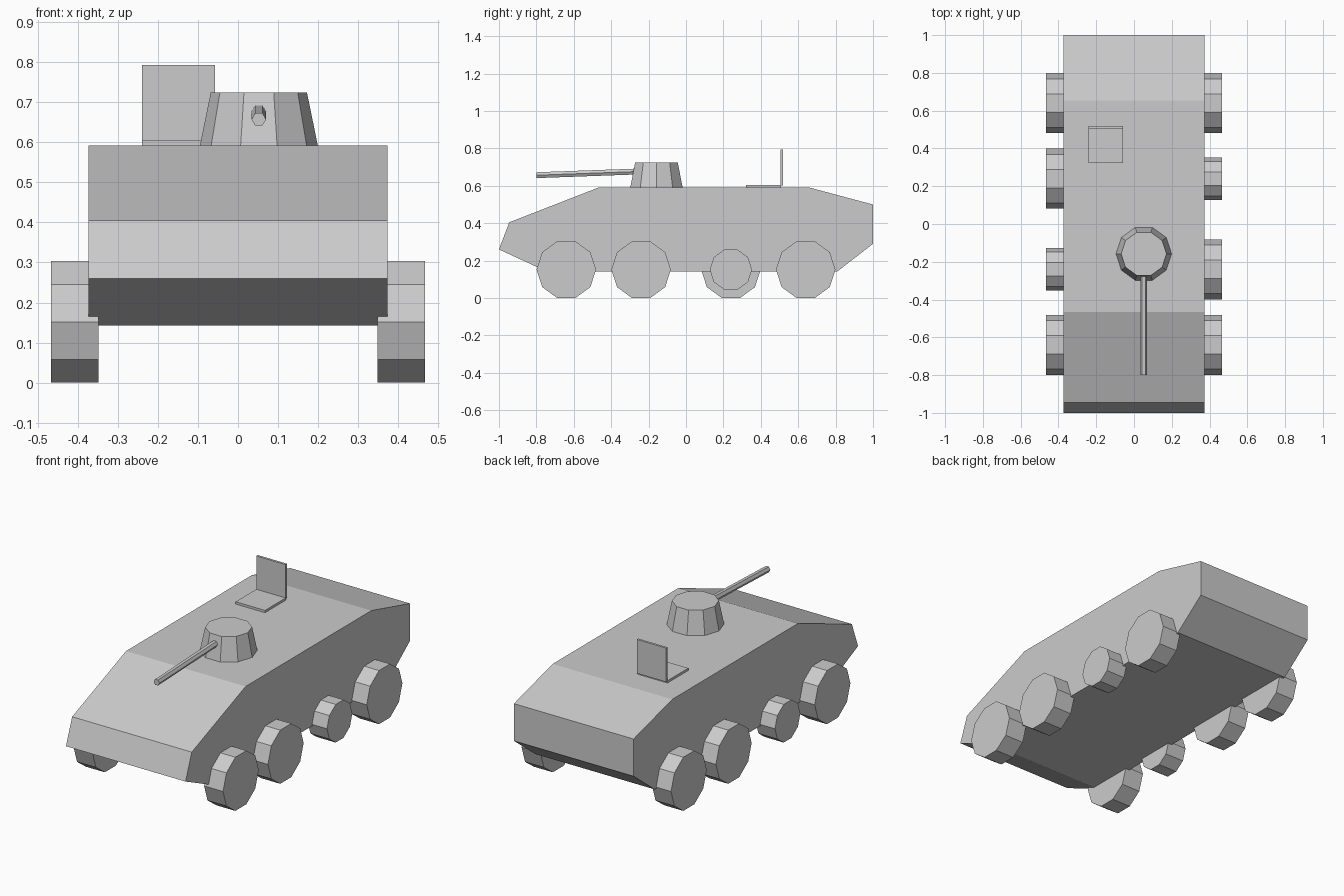
import bpy, bmesh
from math import cos, sin, tau
from mathutils import Vector

if "Cube" in bpy.data.objects:
    bpy.data.objects.remove(bpy.data.objects["Cube"])


def loft(name, ring_a, ring_b):
    """Closed solid between two matching rings of points."""
    bm = bmesh.new()
    a = [bm.verts.new(p) for p in ring_a]
    b = [bm.verts.new(p) for p in ring_b]
    bm.faces.new(a)
    bm.faces.new(b)
    n = len(a)
    for i in range(n):
        j = (i + 1) % n
        bm.faces.new((a[i], a[j], b[j], b[i]))
    bmesh.ops.recalc_face_normals(bm, faces=bm.faces[:])
    mesh = bpy.data.meshes.new(name)
    bm.to_mesh(mesh)
    bm.free()
    obj = bpy.data.objects.new(name, mesh)
    bpy.context.collection.objects.link(obj)
    return obj


def ring(center, radius, sides, u, v):
    """Regular polygon with its first corner along u."""
    c, u, v = Vector(center), Vector(u), Vector(v)
    return [c + radius * (cos(tau * i / sides) * u + sin(tau * i / sides) * v)
            for i in range(sides)]


def box(name, x0, x1, y0, y1, z0, z1):
    corners = [(x0, y0), (x1, y0), (x1, y1), (x0, y1)]
    return loft(name, [(x, y, z0) for x, y in corners],
                [(x, y, z1) for x, y in corners])


X, Y, Z = (1, 0, 0), (0, 1, 0), (0, 0, 1)

# Hull: side profile (y, z) extruded across the width
profile = [(-1, 0.26), (-0.945, 0.405), (-0.465, 0.592), (0.655, 0.592),
           (1, 0.5), (1, 0.29), (0.81, 0.143), (-0.747, 0.143)]
loft("hull", [(-0.373, y, z) for y, z in profile],
     [(0.373, y, z) for y, z in profile])

# Wheels: each side has one smaller wheel, at opposite middle positions
for side, label, small in ((1, "right", 2), (-1, "left", 1)):
    for i, y in enumerate((-0.64, -0.24, 0.24, 0.64)):
        r = 0.113 if i == small else 0.159
        loft(f"{label}_wheel_{i + 1}",
             ring((side * 0.348, y, 0.152), r, 10, Y, Z),
             ring((side * 0.466, y, 0.152), r, 10, Y, Z))

# Turret: tapered ten-sided drum
loft("turret", ring((0.052, -0.158, 0.592), 0.147, 10, X, Y),
     ring((0.052, -0.158, 0.724), 0.12, 10, X, Y))

# Gun barrel: six-sided, drooping slightly to the front
loft("gun_barrel", ring((0.052, -0.25, 0.677), 0.018, 6, X, Z),
     ring((0.052, -0.8, 0.657), 0.018, 6, X, Z))

# Roof hatch: base plate and raised lid
box("hatch_plate", -0.24, -0.057, 0.322, 0.508, 0.59, 0.605)
box("hatch_lid", -0.24, -0.057, 0.506, 0.519, 0.602, 0.793)
